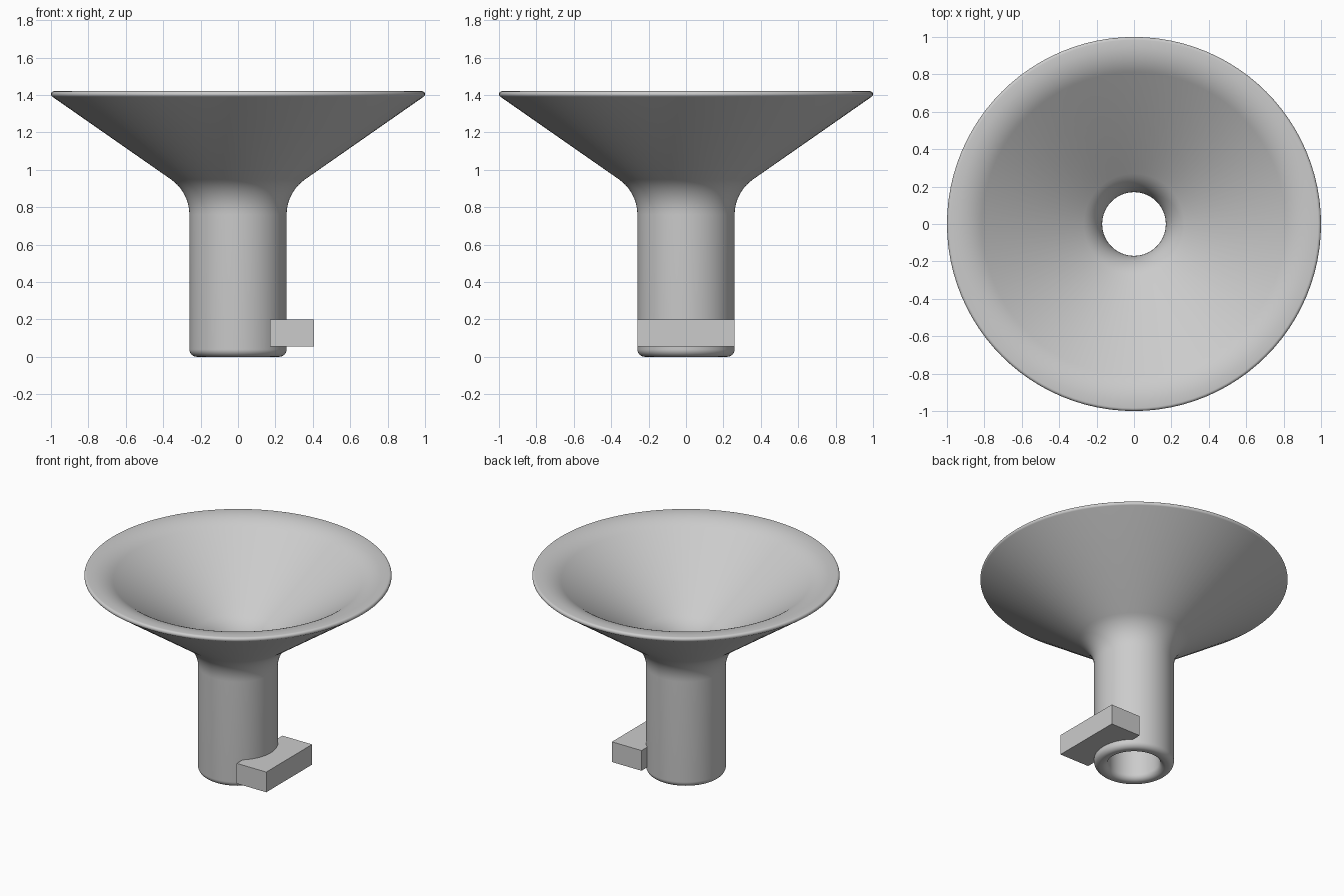
import bpy
import bmesh
import math
from mathutils import Vector

if "Cube" in bpy.data.objects:
    bpy.data.objects.remove(bpy.data.objects["Cube"], do_unlink=True)

grey = bpy.data.materials.new("light_grey")
grey.use_nodes = True
COLOUR = (0.6, 0.6, 0.6, 1)
grey.diffuse_color = COLOUR
grey.node_tree.nodes["Principled BSDF"].inputs["Base Color"].default_value = COLOUR


def add_object(name, bm):
    bmesh.ops.recalc_face_normals(bm, faces=bm.faces)
    mesh = bpy.data.meshes.new(name)
    bm.to_mesh(mesh)
    bm.free()
    mesh.materials.append(grey)
    obj = bpy.data.objects.new(name, mesh)
    bpy.context.collection.objects.link(obj)
    return obj


def rounded_profile(corners, steps=10):
    """Round each (radius, height, fillet) corner of a closed section."""
    points = []
    for i, (r, z, fillet) in enumerate(corners):
        p = Vector((r, z))
        a = (Vector(corners[i - 1][:2]) - p).normalized()
        b = (Vector(corners[(i + 1) % len(corners)][:2]) - p).normalized()
        half = a.angle(b) / 2
        centre = p + (a + b).normalized() * fillet / math.sin(half)
        start = p + a * fillet / math.tan(half) - centre
        end = p + b * fillet / math.tan(half) - centre
        sweep = math.pi - 2 * half
        for k in range(steps + 1):
            t = k / steps
            arc = start * math.sin((1 - t) * sweep) + end * math.sin(t * sweep)
            points.append(centre + arc / math.sin(sweep))
    return points


# Funnel: a hollow tube flaring into a wide cone with a soft rim
section = rounded_profile([
    (0.17, 0, 0.04),
    (0.26, 0, 0.04),
    (0.26, 0.88, 0.23),
    (1.035, 1.42, 0.016),
    (0.878, 1.42, 0.26),
    (0.17, 0.928, 0.23),
])
bm = bmesh.new()
verts = [bm.verts.new((p.x, 0, p.y)) for p in section]
edges = [bm.edges.new((verts[i - 1], v)) for i, v in enumerate(verts)]
bmesh.ops.spin(bm, geom=verts + edges, cent=(0, 0, 0), axis=(0, 0, 1),
               angle=math.tau, steps=96, use_merge=True)
bmesh.ops.remove_doubles(bm, verts=bm.verts, dist=0.0001)
funnel = add_object("funnel", bm)
bpy.context.view_layer.objects.active = funnel
funnel.select_set(True)
bpy.ops.object.shade_smooth_by_angle(angle=math.radians(40))

# Side block: a rectangular lug sunk into the tube wall
bm = bmesh.new()
bmesh.ops.create_cube(bm, size=1)
bmesh.ops.scale(bm, vec=(0.235, 0.52, 0.145), verts=bm.verts)
bmesh.ops.translate(bm, vec=(0.289, 0, 0.127), verts=bm.verts)
add_object("side_block", bm)
